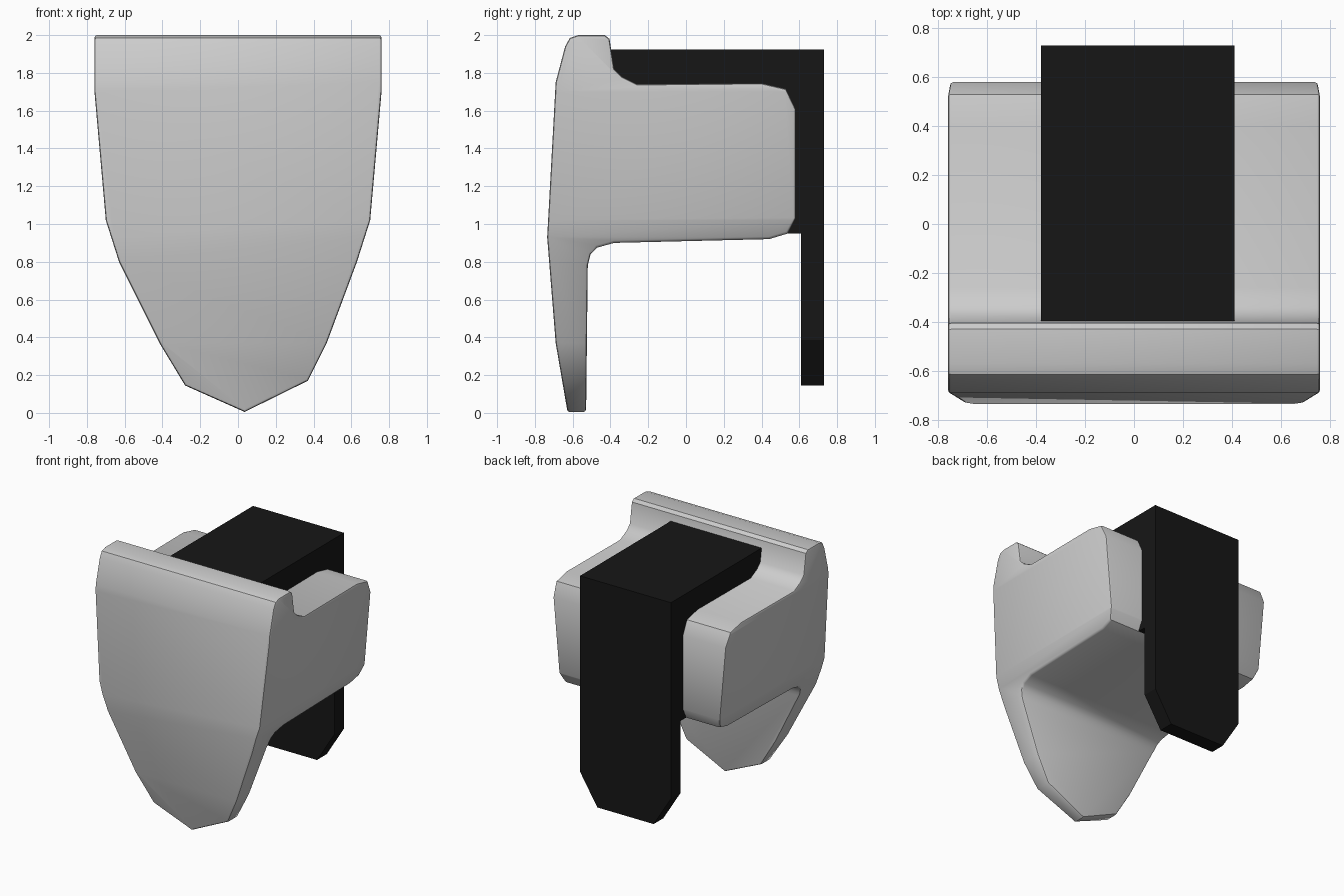
import bpy, bmesh

if "Cube" in bpy.data.objects:
    bpy.data.objects.remove(bpy.data.objects["Cube"])


def prism(name, points, axis, lo, hi):
    """Closed outline (a, z) extruded along 'x' (a = y) or along 'y' (a = x)."""
    place = (lambda a, z, d: (d, a, z)) if axis == 'x' else (lambda a, z, d: (a, d, z))
    bm = bmesh.new()
    near = [bm.verts.new(place(a, z, lo)) for a, z in points]
    far = [bm.verts.new(place(a, z, hi)) for a, z in points]
    bm.faces.new(near)
    bm.faces.new(far)
    n = len(points)
    for i in range(n):
        j = (i + 1) % n
        bm.faces.new((near[i], near[j], far[j], far[i]))
    bmesh.ops.recalc_face_normals(bm, faces=bm.faces)
    mesh = bpy.data.meshes.new(name)
    bm.to_mesh(mesh)
    bm.free()
    ob = bpy.data.objects.new(name, mesh)
    bpy.context.collection.objects.link(ob)
    return ob


def activate(ob):
    bpy.ops.object.select_all(action='DESELECT')
    ob.select_set(True)
    bpy.context.view_layer.objects.active = ob


def intersect(ob, cutter):
    mod = ob.modifiers.new("shape", 'BOOLEAN')
    mod.operation = 'INTERSECT'
    mod.solver = 'EXACT'
    mod.object = cutter
    activate(ob)
    bpy.ops.object.modifier_apply(modifier=mod.name)
    bpy.data.objects.remove(cutter)


# Shield plate and rear block: side profile (y, z) ...
side = [(-.63, -.1), (-.63, .02), (-.69, .37), (-.735, .93), (-.69, 1.75),
        (-.64, 1.94), (-.615, 1.985), (-.57, 2), (-.43, 2), (-.405, 1.98),
        (-.38, 1.82), (-.34, 1.78), (-.26, 1.74), (.4, 1.745), (.53, 1.715),
        (.58, 1.61), (.58, 1.03), (.54, .95), (.44, .92), (-.38, .9),
        (-.47, .875), (-.505, .84), (-.52, .78), (-.53, -.1)]
body = prism("shield_body", side, 'x', -1, 1)

# ... trimmed to the front outline (x, z)
front = [(.035, .005), (.37, .17), (.47, .37), (.63, .8), (.70, 1.02), (.76, 1.7), (.76, 2.2),
         (-.76, 2.2), (-.76, 1.7), (-.70, 1.02), (-.63, .8), (-.41, .36), (-.28, .145)]
intersect(body, prism("front_cutter", front, 'y', -1, 1))

# Softened rims
bevel = body.modifiers.new("rims", 'BEVEL')
bevel.width = .018
bevel.segments = 2
bevel.limit_method = 'ANGLE'
bevel.angle_limit = 1.0
activate(body)
bpy.ops.object.modifier_apply(modifier=bevel.name)
bpy.ops.object.shade_smooth_by_angle(angle=.6)

# Black strap: L profile folding over the block and hanging behind it
strap = prism("strap", [(-.4, 1.925), (.73, 1.925), (.73, .145), (.61, .145),
                        (.61, .95), (-.4, .95)], 'x', -.38, .41)
# chamfered lower corners of the strap
intersect(strap, prism("strap_cutter", [(-.5, 2.1), (-.5, .6), (-.38, .385), (-.23, .145), (-.15, .0),
                                        (.18, .0), (.26, .145), (.41, .385), (.53, .6), (.53, 2.1)],
                       'y', -1, 1))
black = bpy.data.materials.new("black")
black.diffuse_color = (.008, .008, .008, 1)
black.use_nodes = True
black.node_tree.nodes["Principled BSDF"].inputs["Base Color"].default_value = black.diffuse_color
strap.data.materials.clear()
strap.data.materials.append(black)
